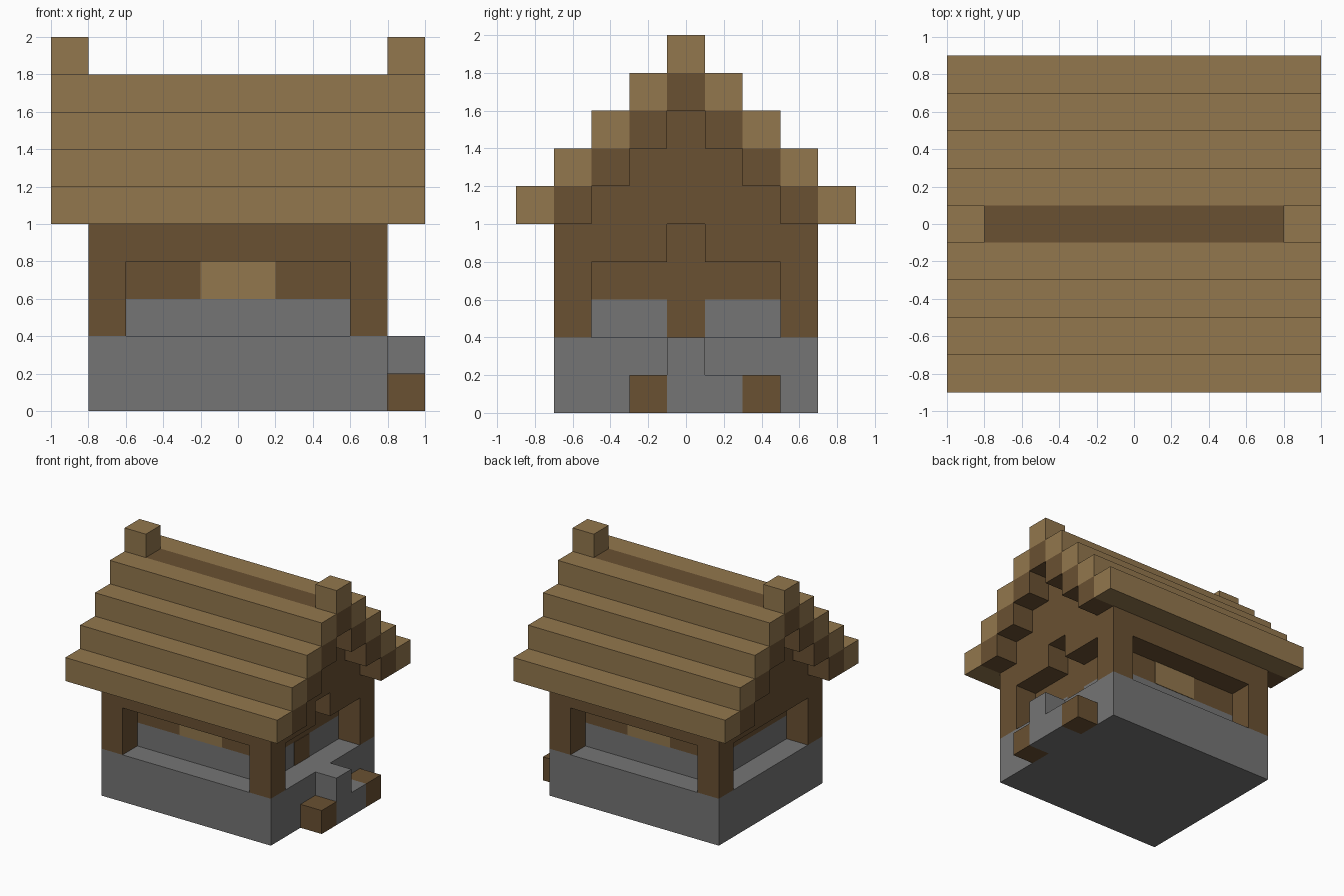
import bpy
import bmesh
from mathutils import Vector

old = bpy.data.objects.get("Cube")
if old:
    bpy.data.objects.remove(old, do_unlink=True)


def material(name, rgb):
    mat = bpy.data.materials.new(name)
    mat.use_nodes = True
    color = (*rgb, 1)
    mat.diffuse_color = color
    bsdf = next(n for n in mat.node_tree.nodes if n.type == 'BSDF_PRINCIPLED')
    bsdf.inputs["Base Color"].default_value = color
    return mat


TAN = material("light_wood", (0.29, 0.185, 0.075))
BROWN = material("dark_wood", (0.144, 0.082, 0.032))
GREY = material("stone", (0.178, 0.178, 0.178))


def box(name, mat, x, y, z):
    """Flat-faced block spanning the given (low, high) ranges."""
    low, high = (Vector(p) for p in zip(x, y, z))
    bm = bmesh.new()
    bmesh.ops.create_cube(bm, size=1)
    for v in bm.verts:
        v.co = (low + high) / 2 + v.co * (high - low)
    mesh = bpy.data.meshes.new(name)
    bm.to_mesh(mesh)
    bm.free()
    mesh.materials.append(mat)
    obj = bpy.data.objects.new(name, mesh)
    bpy.context.collection.objects.link(obj)
    return obj


def span(side, a, b):
    """Range from a to b, mirrored when side is -1."""
    return tuple(sorted((side * a, side * b)))


U = 0.2       # block size
SKIN = 0.004  # inlay thickness

# Stone base and the inner room
box("stone_base", GREY, (-.8, .8), (-.7, .7), (0, .4))
box("inner_stone_wall", GREY, (-.6, .6), (-.5, .5), (.4, .6))
box("inner_wood_wall", BROWN, (-.6, .6), (-.5, .5), (.6, 1))

# Corner posts, long beams and light panels behind the long openings
for sy, end in ((-1, "front"), (1, "back")):
    for sx, side in ((-1, "right"), (1, "left")):
        box(f"{end}_{side}_post", BROWN, span(sx, .6, .8), span(sy, .5, .7), (.4, 1))
    box(f"{end}_beam", BROWN, (-.6, .6), span(sy, .5, .7), (.8, 1))
    box(f"{end}_panel", TAN, (-.2, .2), span(sy, .5, .5 + SKIN), (.6, .8))

# Side beams, the one over the door being split
box("right_beam", BROWN, (-.8, -.6), (-.5, .5), (.8, 1))
for sy, end in ((-1, "front"), (1, "back")):
    box(f"left_beam_{end}", BROWN, (.6, .8), span(sy, .1, .5), (.8, 1))
box("door", BROWN, (.6, .6 + SKIN), (-.1, .1), (.4, .6))

# Entrance steps with wooden ends
box("upper_step", GREY, (.8, 1), (-.1, .1), (0, .4))
box("lower_step", GREY, (.8, 1), (.1, .3), (0, .2))
box("front_step_block", BROWN, (.8, 1), (-.3, -.1), (0, .2))
box("back_step_block", BROWN, (.8, 1), (.3, .5), (0, .2))

# Stepped roof: light rows, dark lining beneath, gable filling between
for i in range(4):
    z = (1 + i * U, 1 + (i + 1) * U)
    inner = .5 - i * U
    for sy, end in ((-1, "front"), (1, "back")):
        box(f"{end}_roof_row_{i + 1}", TAN, (-1, 1), span(sy, inner + U, inner + 2 * U), z)
        if i < 3:
            box(f"{end}_roof_lining_{i + 1}", BROWN, (-1, 1), span(sy, inner, inner + U), z)
    if i < 3:
        box(f"gable_layer_{i + 1}", BROWN, (-.8, .8), (-inner, inner), z)

# Ridge and its raised end blocks
box("ridge", BROWN, (-1, 1), (-.1, .1), (1.6, 1.8))
for sx, side in ((-1, "right"), (1, "left")):
    box(f"{side}_ridge_block", TAN, span(sx, .8, 1), (-.1, .1), (1.8, 2))
